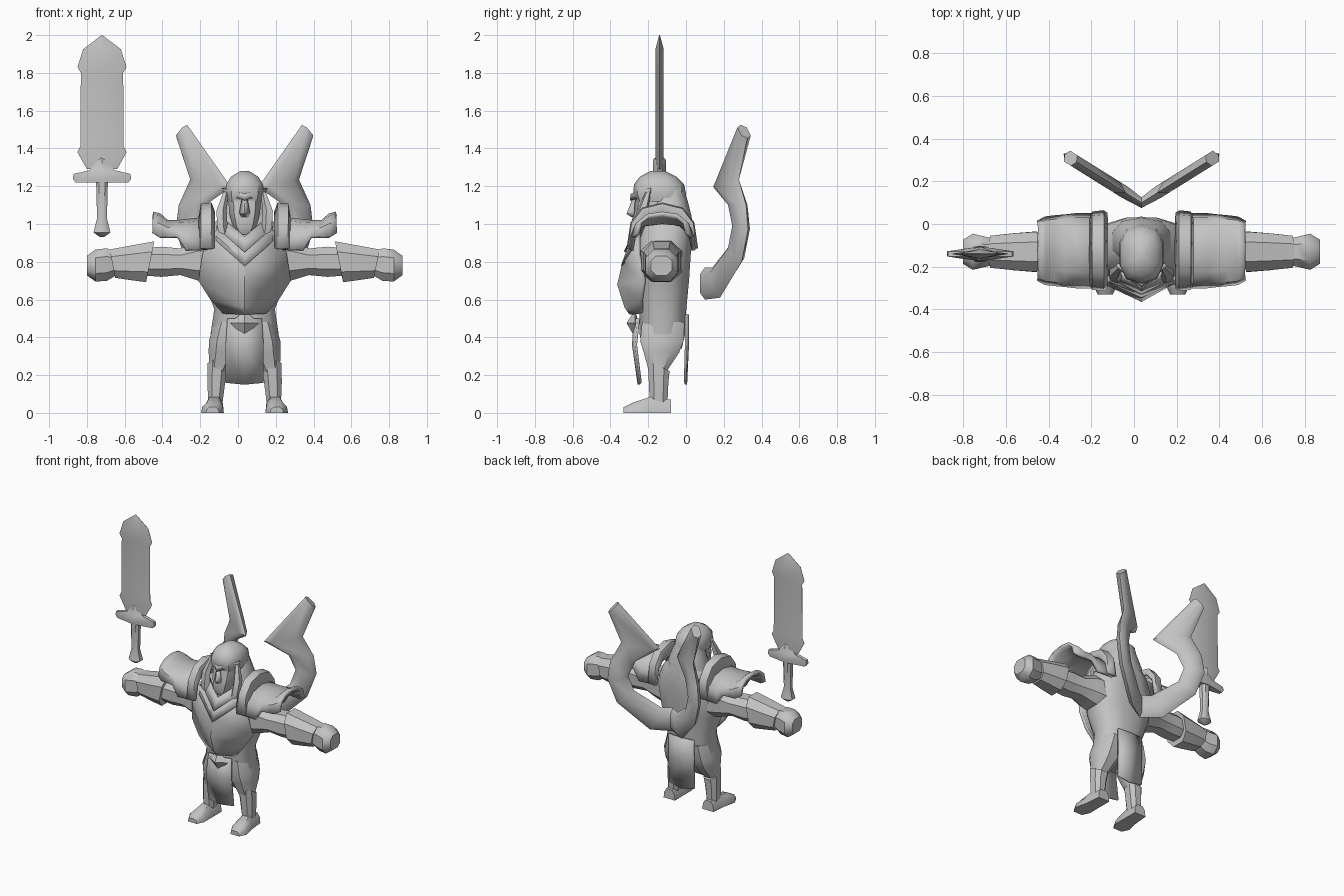
import bpy, bmesh, math

if "Cube" in bpy.data.objects:
    bpy.data.objects.remove(bpy.data.objects["Cube"])

CX, CY = 0.035, -0.13          # body centre line
grey = bpy.data.materials.new("stone grey")
grey.diffuse_color = (0.55, 0.55, 0.55, 1)
grey.use_nodes = True
grey.node_tree.nodes["Principled BSDF"].inputs["Base Color"].default_value = grey.diffuse_color


def finish(name, bm, angle=40, thick=0.0):
    bmesh.ops.remove_doubles(bm, verts=bm.verts, dist=0.0005)
    bmesh.ops.recalc_face_normals(bm, faces=bm.faces)
    me = bpy.data.meshes.new(name)
    bm.to_mesh(me)
    bm.free()
    me.materials.append(grey)
    for p in me.polygons:
        p.use_smooth = True
    me.set_sharp_from_angle(angle=math.radians(angle))
    ob = bpy.data.objects.new(name, me)
    bpy.context.collection.objects.link(ob)
    if thick:
        m = ob.modifiers.new("thickness", 'SOLIDIFY')
        m.thickness, m.offset = thick, 0
    return ob


def loft(name, rings, closed=True, cap=True, angle=40, thick=0.0):
    """Skin a list of equal-length point rings."""
    bm = bmesh.new()
    rows = [[bm.verts.new(p) for p in r] for r in rings]
    n = len(rows[0])
    for a, b in zip(rows, rows[1:]):
        for i in range(n if closed else n - 1):
            j = (i + 1) % n
            bm.faces.new((a[i], a[j], b[j], b[i]))
    if closed and cap:
        bm.faces.new(rows[0])
        bm.faces.new(rows[-1])
    return finish(name, bm, angle, thick)


def oval(n, r1, r2, power=0.8):
    """Slightly squared oval as 2D offsets."""
    pts = []
    for i in range(n):
        a = 2 * math.pi * (i + 0.5) / n
        c, s = math.cos(a), math.sin(a)
        pts.append((math.copysign(abs(c) ** power, c) * r1,
                    math.copysign(abs(s) ** power, s) * r2))
    return pts


def upright(name, rows, n=10, x=CX, **kw):
    """Rows of (z, x offset, half width, y front, y back)."""
    loft(name, [[(x + o + u, (f + b) / 2 + v, z) for u, v in oval(n, w, (b - f) / 2)]
                for z, o, w, f, b in rows], **kw)


def sideways(name, s, rows, n=8, **kw):
    """Rows of (distance out, z, half height, half depth, lean)."""
    loft(name, [[(CX + s * (d + k * v), CY + u, z + v) for u, v in oval(n, ry, rz)]
                for d, z, rz, ry, k in rows], **kw)


def relief(name, rows, thick, angle=30):
    """Symmetric three-column plate: (z edge, half width, y edge, z mid, y mid)."""
    loft(name, [[(CX - w, ye, ze), (CX, ym, zm), (CX + w, ye, ze)]
                for ze, w, ye, zm, ym in rows], closed=False, angle=angle, thick=thick)


# torso
upright("torso", [(.34, 0, .16, -.23, -.02), (.42, 0, .185, -.25, 0), (.55, 0, .165, -.25, .005),
                  (.70, 0, .225, -.27, .02), (.85, 0, .25, -.27, .03),
                  (.98, 0, .19, -.24, .035), (1.06, 0, .11, -.2, .02)], n=12)
# chest plate with pointed lower edge, and layered collar
relief("chest_plate", [(.97, .17, -.25, .90, -.29), (.84, .22, -.25, .80, -.325),
                       (.70, .24, -.22, .68, -.355), (.60, .175, -.235, .56, -.315),
                       (.53, .11, -.235, .525, -.29)], .02)
relief("collar_lower", [(.99, .15, -.24, .86, -.305), (.91, .15, -.27, .775, -.335)], .02)
relief("collar_upper", [(1.04, .13, -.21, .93, -.28), (.97, .14, -.25, .85, -.32)], .02)

# hanging cloths and belt buckle
relief("front_cloth", [(.50, .09, -.25, .50, -.27), (.36, .1, -.265, .36, -.28),
                       (.16, .1, -.24, .15, -.25)], .012)
relief("back_cloth", [(.52, .1, 0, .52, .01), (.36, .1, 0, .36, .01),
                      (.17, .1, -.005, .15, 0)], .012)
bm = bmesh.new()
rim = [bm.verts.new((CX + x, -.27, z)) for x, z in ((0, .545), (.075, .475), (0, .40), (-.075, .475))]
for y in (-.315, -.25):
    tip = bm.verts.new((CX, y, .475))
    for i in range(4):
        bm.faces.new((rim[i], rim[(i + 1) % 4], tip))
finish("belt_buckle", bm, 20)

# head, helmet and hair
upright("head", [(.945, 0, .035, -.27, -.16), (.985, 0, .065, -.29, -.08), (1.06, 0, .085, -.28, -.04),
                 (1.13, 0, .09, -.265, -.03), (1.17, 0, .085, -.26, -.03)])
upright("helmet", [(1.12, 0, .1, -.265, 0), (1.16, 0, .108, -.28, 0), (1.21, 0, .102, -.275, -.01),
                   (1.25, 0, .075, -.245, -.05), (1.28, 0, .025, -.19, -.11)])
upright("hair", [(.94, 0, .15, -.19, .035), (1.04, 0, .14, -.19, .03), (1.12, 0, .11, -.18, .01),
                 (1.18, 0, .09, -.16, -.01)])
relief("helmet_brow", [(1.19, .115, -.19, 1.16, -.285), (1.16, .105, -.19, 1.125, -.29)], .015)
relief("nose", [(1.13, .012, -.27, 1.13, -.28), (1.06, .025, -.275, 1.055, -.31),
                (1.04, .015, -.275, 1.04, -.285)], .01)

for s, side in ((1, "left"), (-1, "right")):
    # hair lock beside the face
    loft(side + "_hair_lock", [[(CX + s * (d + u), y + v, z) for u, v in oval(5, r, r, 1)]
         for d, y, z, r in ((.1, -.2, 1.17, .015), (.125, -.23, 1.07, .03),
                            (.12, -.25, .98, .03), (.10, -.26, .90, .008))])
    # arm, bracer, hand
    sideways(side + "_arm", s, [(.16, .80, .12, .12, 0), (.25, .805, .11, .11, 0),
                                (.34, .80, .075, .085, 0), (.44, .80, .085, .085, 0),
                                (.56, .80, .075, .075, 0)])
    sideways(side + "_bracer", s, [(.50, .80, .115, .1, -.2), (.60, .795, .098, .092, -.05),
                                   (.70, .79, .08, .08, .2)])
    sideways(side + "_hand", s, [(.67, .79, .06, .06, 0), (.73, .785, .092, .075, 0),
                                 (.79, .78, .09, .09, 0), (.835, .78, .055, .06, 0)])

    # arched shoulder armour: (distance, top, bottom, half depth)
    def arch(name, rows, thick):
        rings = []
        for d, top, low, r in rows:
            ring = []
            for i in range(7):
                a = math.pi * i / 6
                ring.append((CX + s * d, -.125 - r * math.copysign(abs(math.cos(a)) ** .8, math.cos(a)),
                             low + (top - low) * math.sin(a) ** .8))
            rings.append(ring)
        loft(name, rings, closed=False, thick=thick)
    arch(side + "_pauldron", [(.18, 1.03, .865, .165), (.31, 1.015, .86, .165), (.355, 1.01, .93, .16),
                              (.41, 1.01, .93, .155), (.45, 1.045, .93, .15),
                              (.485, 1.055, .95, .13)], .022)
    arch(side + "_shoulder_ridge", [(.165, 1.06, .87, .17), (.18, 1.105, .87, .18),
                                    (.225, 1.10, .87, .175), (.235, 1.03, .87, .16)], .02)

    # leg, greave, foot
    upright(side + "_thigh", [(.48, s * .085, .08, -.24, 0), (.38, s * .105, .09, -.25, -.005),
                              (.32, s * .115, .08, -.23, -.03), (.22, s * .14, .05, -.2, -.1)], n=8)
    loft(side + "_greave", [[(CX + s * (c + u), -.145 + v, z - tilt * v) for u, v in oval(8, w, r)]
         for z, c, w, r, tilt in ((.25, .143, .056, .062, .5), (.16, .15, .05, .055, 0),
                                  (.05, .155, .04, .05, 0))])
    loft(side + "_foot", [[(CX + s * (c + i * w), y, z) for i, z in
                           ((-1, 0), (1, 0), (.9, h * .6), (.5, h), (-.5, h), (-.9, h * .6))]
         for y, c, w, h in ((-.08, .155, .045, .07), (-.19, .16, .05, .085),
                            (-.28, .17, .06, .055), (-.33, .17, .035, .03))])

    # curved back horn: inner and outer edge as (y, z) pairs
    rings = []
    for yi, zi, yo, zo in ((.10, .77, .10, .60), (.14, .77, .18, .61), (.235, .89, .295, .80),
                           (.255, .995, .328, .97), (.23, 1.10, .318, 1.10), (.145, 1.195, .28, 1.235),
                           (.29, 1.525, .325, 1.455)):
        ring = []
        for t, k in ((0, 0), (.2, 1), (.8, 1), (1, 0), (.8, -1), (.2, -1)):
            y, z = yi + (yo - yi) * t, zi + (zo - zi) * t
            x = max(0, 1.6 * (y - .10) - k * .015 if y > .101 else 0)
            ring.append((CX + s * x, y + k * .025, z))
        rings.append(ring)
    loft(side + "_back_horn", rings, angle=50)


# sword: half outlines (half width, z) with a raised middle
def blade(name, pts, depth, edge, x=-.72, y=-.14):
    rings = []
    for w, z in pts:
        t = depth if w > .02 else .002
        rings.append([(x - w, y - edge, z), (x, y - t, z), (x + w, y - edge, z),
                      (x + w, y + edge, z), (x, y + t, z), (x - w, y + edge, z)])
    loft(name, rings, angle=30)


blade("sword_blade", [(.08, 1.29), (.13, 1.38), (.115, 1.41), (.112, 1.80), (.13, 1.83),
                      (.10, 1.925), (.002, 2.0)], .022, .001)
blade("sword_guard", [(.14, 1.22), (.155, 1.24), (.15, 1.265), (.065, 1.285), (.021, 1.34),
                      (.004, 1.36)], .035, .012)
upright("sword_grip", [(.93, 0, .01, -.15, -.13), (.955, 0, .048, -.18, -.10), (1.03, 0, .028, -.165, -.115),
                       (1.19, 0, .032, -.17, -.11), (1.24, 0, .035, -.17, -.11)], n=8, x=-.72)
